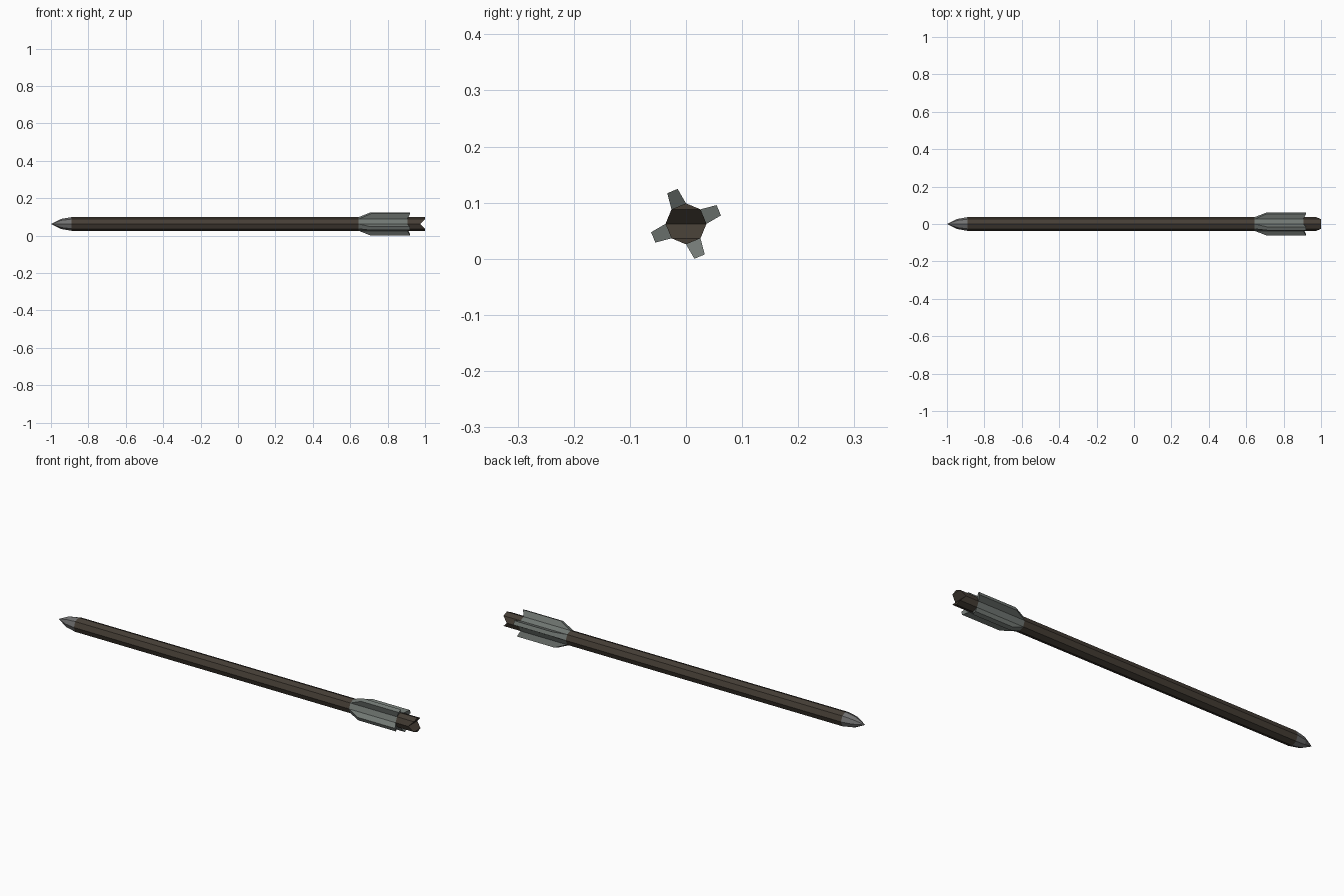
import bpy, bmesh, math
from mathutils import Vector

if "Cube" in bpy.data.objects:
    bpy.data.objects.remove(bpy.data.objects["Cube"])

R, ZC, N = 0.0365, 0.0623, 8


def material(name, rgb):
    m = bpy.data.materials.new(name)
    m.diffuse_color = (*rgb, 1)
    m.use_nodes = True
    m.node_tree.nodes["Principled BSDF"].inputs["Base Color"].default_value = m.diffuse_color
    return m


wood = material("dark wood", (0.060, 0.048, 0.036))
feather = material("grey feather", (0.165, 0.185, 0.172))
steel = material("grey steel", (0.165, 0.165, 0.165))


def ring(bm, x, r):
    return [bm.verts.new((x, r * math.cos(math.tau * i / N), ZC + r * math.sin(math.tau * i / N)))
            for i in range(N)]


def bridge(bm, a, b):
    for i in range(N):
        j = (i + 1) % N
        bm.faces.new((a[i], a[j], b[j], b[i]))


def finish(bm, name, mat):
    bmesh.ops.recalc_face_normals(bm, faces=bm.faces)
    me = bpy.data.meshes.new(name)
    bm.to_mesh(me)
    bm.free()
    me.materials.append(mat)
    ob = bpy.data.objects.new(name, me)
    bpy.context.collection.objects.link(ob)
    return ob


# Arrow head: bulged eight-sided point
bm = bmesh.new()
base, mid = ring(bm, -0.89, R), ring(bm, -0.945, R * 0.74)
bridge(bm, base, mid)
tip = bm.verts.new((-1, 0, ZC))
for i in range(N):
    bm.faces.new((mid[i], mid[(i + 1) % N], tip))
finish(bm, "arrow_head", steel)

# Shaft: plain octagonal rod
bm = bmesh.new()
bridge(bm, ring(bm, -0.89, R), ring(bm, 0.645, R))
finish(bm, "shaft", wood)

# Nock: rod end with a V groove across y
bm = bmesh.new()
a, b = ring(bm, 0.905, R), ring(bm, 1.0, R)
bridge(bm, a, b)
for i in (0, 4):
    b[i].co.x = 0.975
for s in (0, 4):
    p = [b[(s + k) % N] for k in range(5)]
    bm.faces.new((p[0], p[1], p[3], p[4]))
    bm.faces.new((p[1], p[2], p[3]))
finish(bm, "nock", wood)

# Fletching: octagonal sleeve whose every other side rises into a tapered fin
bm = bmesh.new()
a, b = ring(bm, 0.645, R), ring(bm, 0.905, R)
for i in range(N):
    j = (i + 1) % N
    if i % 2:
        bm.faces.new((a[i], a[j], b[j], b[i]))
        continue
    ang = math.tau * (i + 0.5) / N
    out = Vector((0, math.cos(ang), math.sin(ang)))
    side = Vector((0, -math.sin(ang), math.cos(ang)))
    top = [bm.verts.new(Vector((x, 0, ZC)) + out * 0.0632 + side * s)
           for x, s in ((0.71, -0.01), (0.71, 0.01), (0.92, 0.01), (0.92, -0.01))]
    low = [a[i], a[j], b[j], b[i]]
    bm.faces.new(top)
    for k in range(4):
        m = (k + 1) % 4
        bm.faces.new((low[k], low[m], top[m], top[k]))
finish(bm, "fletching", feather)
